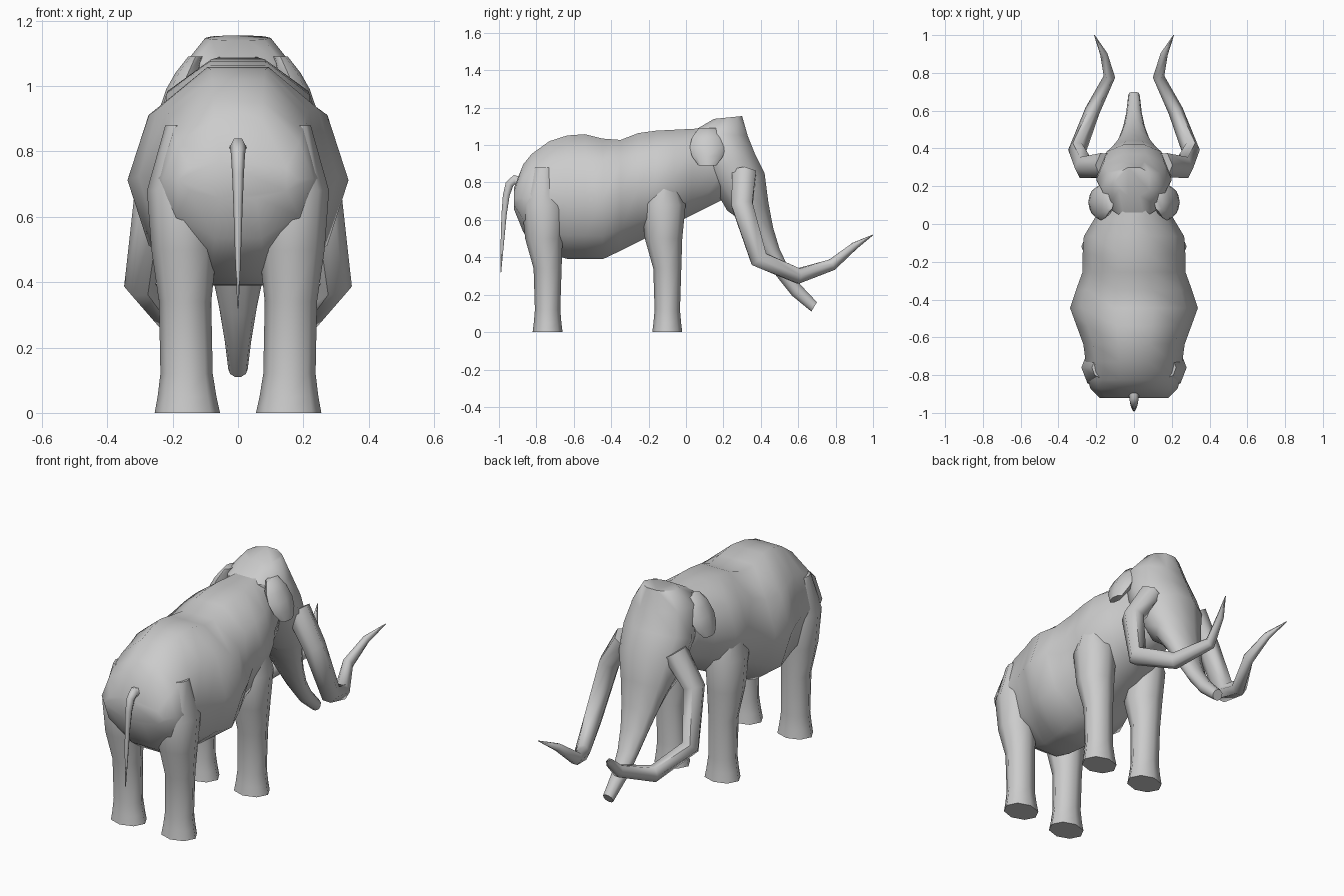
import bpy
import bmesh
import math
from mathutils import Vector
from mathutils.geometry import interpolate_bezier

cube = bpy.data.objects.get("Cube")
if cube:
    bpy.data.objects.remove(cube, do_unlink=True)

grey = (0.6, 0.6, 0.6, 1)
hide = bpy.data.materials.new("grey_hide")
hide.diffuse_color = grey
hide.use_nodes = True
hide.node_tree.nodes["Principled BSDF"].inputs["Base Color"].default_value = grey


def loft(name, sections, sides):
    """Skin a row of elliptical rings, each given as centre, half axis and half axis."""
    bm = bmesh.new()
    # Rings without a top vertex are enlarged so their flat top reaches full height
    fit = math.cos(math.pi / sides) if sides % 4 else 1
    rings = []
    for centre, across, along in sections:
        ring = []
        for step in range(sides):
            angle = math.tau * step / sides
            offset = Vector(across) * math.cos(angle) + Vector(along) * math.sin(angle) / fit
            ring.append(bm.verts.new(Vector(centre) + offset))
        rings.append(ring)
    for lower, upper in zip(rings, rings[1:]):
        for step in range(sides):
            after = (step + 1) % sides
            bm.faces.new((lower[step], lower[after], upper[after], upper[step]))
    bm.faces.new(rings[0])
    bm.faces.new(rings[-1])
    bmesh.ops.recalc_face_normals(bm, faces=bm.faces)
    mesh = bpy.data.meshes.new(name)
    bm.to_mesh(mesh)
    bm.free()
    mesh.materials.append(hide)
    part = bpy.data.objects.new(name, mesh)
    bpy.context.collection.objects.link(part)
    bpy.ops.object.select_all(action="DESELECT")
    part.select_set(True)
    bpy.context.view_layer.objects.active = part
    bpy.ops.object.shade_smooth_by_angle(angle=math.radians(65))


def tapered_tube(name, points, radius, side=1):
    """Sweep a six-sided section along a path, narrowing to a point."""
    path = [Vector((x * side, y, z)) for x, y, z in points]
    last = len(path) - 1
    sections = []
    for index, point in enumerate(path):
        tangent = (path[min(index + 1, last)] - path[max(index - 1, 0)]).normalized()
        across = (Vector((1, 0, 0)) - tangent * tangent.x).normalized()
        size = radius * (1 - index / last) ** 0.7 + 0.002
        sections.append((point, across * size, tangent.cross(across) * size))
    loft(name, sections, sides=6)


def tent(value, peak, reach):
    """One at the peak, falling straight to zero at the reach on either side."""
    return max(0, 1 - abs(value - peak) / reach)


def body_section(y):
    """Barrel ring: rounded rump, dipped back, wide belly, shoulders, rising narrow neck."""
    rump = math.sqrt(1 - (max(0, -0.6 - y) / 0.325) ** 2)
    top = 1.085 + 0.05 * y - 0.05 * tent(y, peak=-0.38, reach=0.15)
    bottom = 0.39 + 0.5 * max(0, y + 0.44)
    middle = (top + bottom) / 2
    belly = 0.08 * tent(y, peak=-0.44, reach=0.22)
    shoulder = 0.03 * tent(y, peak=-0.1, reach=0.1)
    width = 0.26 + belly + shoulder - 0.4 * max(0, y + 0.1)
    return (0, y, middle), (width * rump ** 0.2, 0, 0), (0, 0, (top - bottom) / 2 * rump)


def head_section(front, back, width):
    """Ring spanning from a forehead point to a throat point."""
    return (front + back) / 2, (width, 0, 0), (front - back) / 2


def leg(name, side, y):
    """Flared foot, slim shin and a thigh that deepens with height."""
    sections = []
    for z, width in ((0, 0.1), (0.05, 0.09), (0.12, 0.08), (0.34, 0.08), (0.5, 0.1), (0.68, 0.11), (0.88, 0.05)):
        depth = width * (0.8 + 0.4 * z)
        drift = 0.02 if z > 0.4 else 0
        sections.append((((0.155 + 0.02 * z) * side, y - drift, z), (width, 0, 0), (0, depth, 0)))
    loft(name, sections, sides=8)


def ear(name, side):
    """Thin flap leaning outwards towards its lower edge."""
    sections = []
    for step in range(-2, 3):
        t = step / 2
        round_off = 1 - 0.5 * t * t
        centre = ((0.175 - 0.045 * t) * side, 0.115, 0.99 + 0.1 * t)
        sections.append((centre, (0.045 * round_off, 0, 0), (0, 0.095 * round_off, 0)))
    loft(name, sections, sides=8)


# Barrel and neck
stations = [-0.92, -0.87] + [-0.92 + 0.095 * step for step in range(1, 13)]
loft("body", [body_section(y) for y in stations], sides=10)

# Skull, then a trunk between a front curve and a back curve
skull = [
    head_section(Vector((0, 0.3, 1.155)), Vector((0, 0.15, 1.14)), width=0.1),
    head_section(Vector((0, 0.33, 1.05)), Vector((0, 0.03, 1.07)), width=0.17),
    head_section(Vector((0, 0.37, 0.95)), Vector((0, 0.1, 0.86)), width=0.2),
]
count = 7
front_curve = interpolate_bezier((0, 0.42, 0.85), (0, 0.46, 0.5), (0, 0.5, 0.35), (0, 0.7, 0.16), count)
back_curve = interpolate_bezier((0, 0.22, 0.65), (0, 0.36, 0.6), (0, 0.44, 0.25), (0, 0.67, 0.11), count)
trunk = []
for index, (front, back) in enumerate(zip(front_curve, back_curve)):
    remaining = 1 - index / (count - 1)
    trunk.append(head_section(front, back, width=0.03 + 0.05 * remaining + 0.1 * remaining ** 2))
loft("head_and_trunk", skull + trunk, sides=10)

# Tail
tail_curve = interpolate_bezier((0, -0.88, 0.8), (0, -0.97, 0.87), (0, -0.97, 0.7), (0, -0.99, 0.32), count)
tapered_tube("tail", tail_curve, radius=0.026)

# Paired parts
tusk_path = [(0.15, 0.31, 0.85), (0.26, 0.3, 0.68), (0.3, 0.39, 0.39), (0.22, 0.6, 0.3),
             (0.13, 0.78, 0.36), (0.16, 0.9, 0.46), (0.21, 1, 0.52)]
for side, label in ((1, "left"), (-1, "right")):
    leg(label + "_hind_leg", side, y=-0.74)
    leg(label + "_fore_leg", side, y=-0.1)
    ear(label + "_ear", side)
    tapered_tube(label + "_tusk", tusk_path, radius=0.062, side=side)
